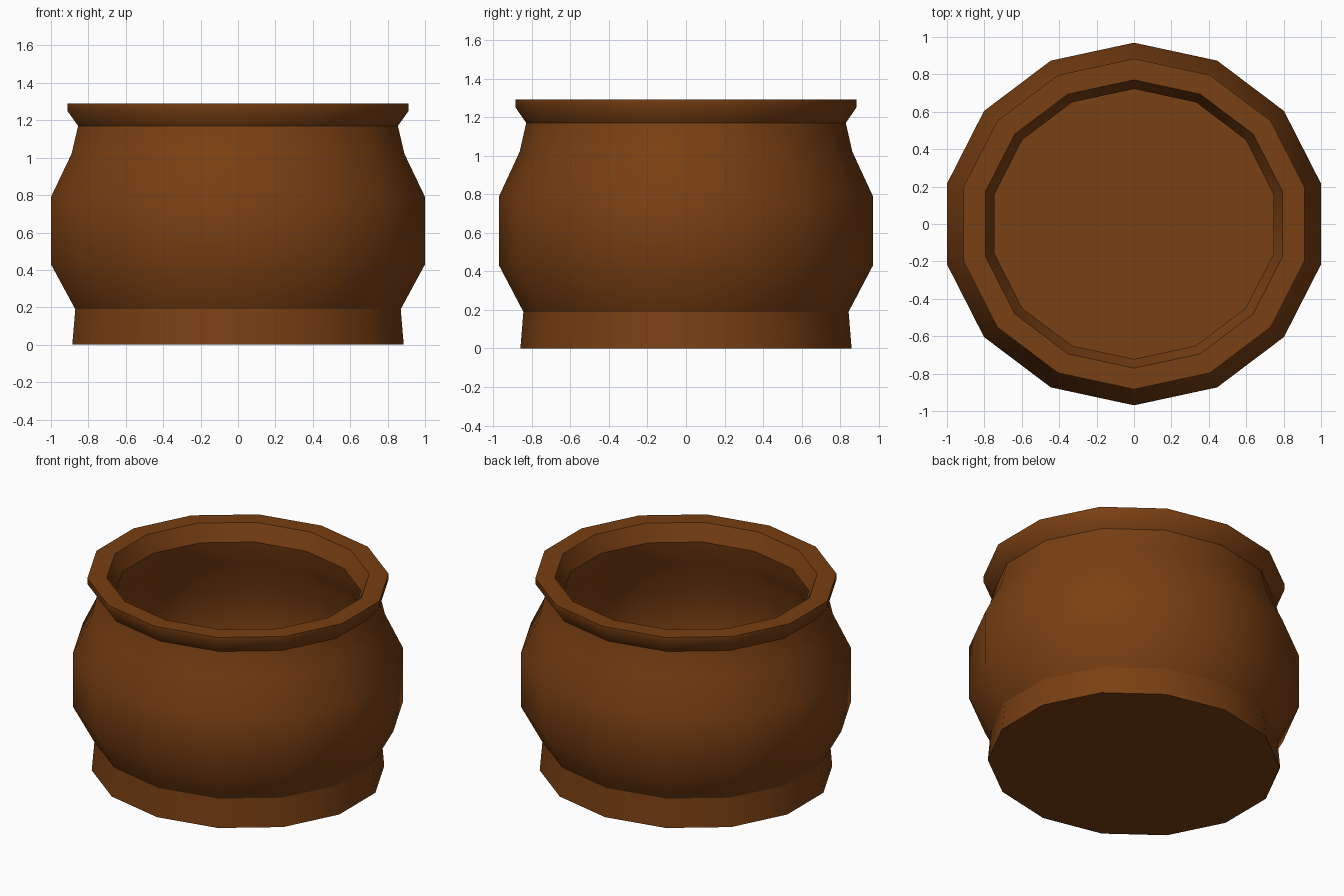
import bpy, bmesh, math

if "Cube" in bpy.data.objects:
    bpy.data.objects.remove(bpy.data.objects["Cube"])

SIDES = 14
DEPTH = 0.945                       # slight squash front to back
FIT = 1 / math.cos(math.pi / SIDES / 2 * 2)   # half-width to corner radius

# Half-width, height, sharp ring: outside from foot to rim, then down the inside
PROFILE = [
    (0.886, 0.00, True), (0.870, 0.19, True),      # foot
    (1.000, 0.43, False), (1.000, 0.79, False),    # belly
    (0.890, 1.02, False), (0.855, 1.17, True),     # neck
    (0.912, 1.25, False), (0.912, 1.29, True),     # flared rim
    (0.795, 1.29, True), (0.745, 1.18, True),      # inner lip
    (0.780, 1.02, False), (0.890, 0.79, False),    # hollow
    (0.890, 0.43, False), (0.770, 0.19, True),     # floor edge
]

# Pot body
bm = bmesh.new()
rings = []
for w, z, _ in PROFILE:
    r = w * FIT
    ring = []
    for i in range(SIDES):
        a = math.pi / 2 + 2 * math.pi * i / SIDES
        ring.append(bm.verts.new((r * math.cos(a), r * math.sin(a) * DEPTH, z)))
    rings.append(ring)

for lo, hi in zip(rings, rings[1:]):
    for i in range(SIDES):
        j = (i + 1) % SIDES
        bm.faces.new((lo[i], lo[j], hi[j], hi[i]))
bm.faces.new(rings[0])
bm.faces.new(rings[-1])
bmesh.ops.recalc_face_normals(bm, faces=bm.faces[:])

# Smooth sides with crisp rings
for f in bm.faces:
    f.smooth = True
for ring, (_, _, sharp) in zip(rings, PROFILE):
    if sharp:
        for i in range(SIDES):
            bm.edges.get((ring[i], ring[(i + 1) % SIDES])).smooth = False

mesh = bpy.data.meshes.new("pot")
bm.to_mesh(mesh)
bm.free()
pot = bpy.data.objects.new("pot", mesh)
bpy.context.collection.objects.link(pot)

# Brown clay
clay = bpy.data.materials.new("brown_clay")
clay.diffuse_color = (0.19, 0.05, 0.006, 1)
clay.use_nodes = True
clay.node_tree.nodes["Principled BSDF"].inputs["Base Color"].default_value = clay.diffuse_color
mesh.materials.append(clay)
